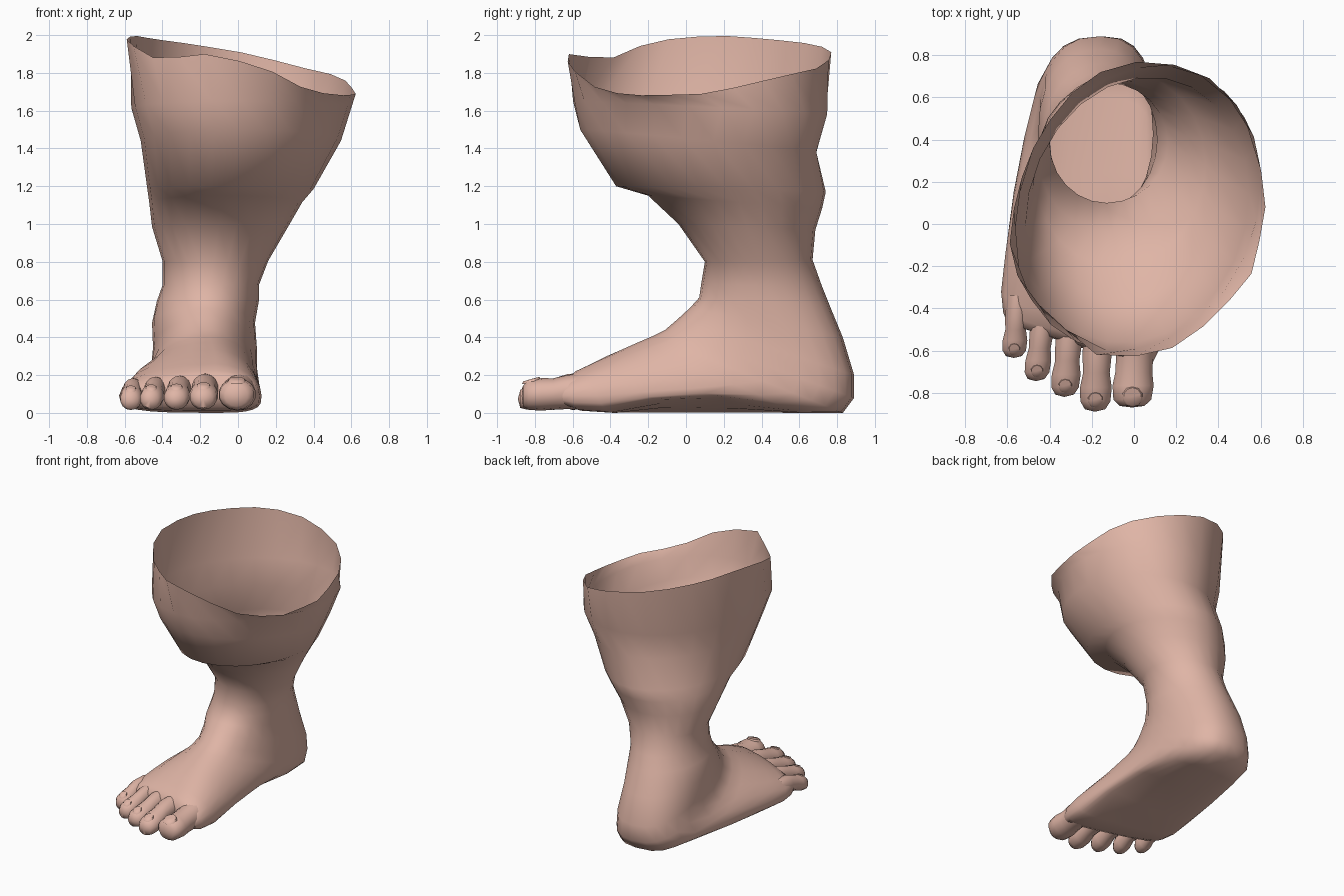
import bpy, bmesh, math
from mathutils import Vector

if "Cube" in bpy.data.objects:
    bpy.data.objects.remove(bpy.data.objects["Cube"])

N = 24
skin = bpy.data.materials.new("skin")
skin.diffuse_color = (0.74, 0.46, 0.38, 1)
skin.use_nodes = True
skin.node_tree.nodes["Principled BSDF"].inputs["Base Color"].default_value = skin.diffuse_color


def loft(name, rings, tip):
    """Skin a list of equal rings, closing the last one on a tip point."""
    bm = bmesh.new()
    vr = [[bm.verts.new(p) for p in r] for r in rings]
    n = len(rings[0])
    for a, b in zip(vr, vr[1:]):
        for i in range(n):
            j = (i + 1) % n
            bm.faces.new((a[i], b[i], b[j], a[j]))
    t = bm.verts.new(tip)
    for i in range(n):
        bm.faces.new((vr[-1][i], t, vr[-1][(i + 1) % n]))
    me = bpy.data.meshes.new(name)
    bm.to_mesh(me)
    bm.free()
    me.materials.append(skin)
    ob = bpy.data.objects.new(name, me)
    bpy.context.collection.objects.link(ob)
    bpy.ops.object.select_all(action='DESELECT')
    ob.select_set(True)
    bpy.context.view_layer.objects.active = ob
    bpy.ops.object.shade_smooth_by_angle(angle=math.radians(60))
    return ob


def power(v, e):
    return math.copysign(abs(v) ** e, v)


def section(fy, fz, by, bz, xl, cx, xr, e=1.0, m=0.5, skew=0.0):
    """Ring between a front/top point and a back/bottom point."""
    pts = []
    for i in range(N):
        a = 2 * math.pi * i / N
        s, c = math.sin(a), math.cos(a)
        ee = 1.0 if c > 0 else e
        s, c = power(s, ee), power(c, ee)
        x = cx + s * ((xr - cx) if s > 0 else (cx - xl))
        t = m - c * (m if c > 0 else 1 - m)
        y = fy + (by - fy) * t - skew * (x - cx)
        z = max(0.0, fz + (bz - fz) * t)
        # raised inner arch of the sole
        if z < 0.12 and y < 0.5:
            z += (0.08 * max(0, 1 - ((y - 0.05) / 0.4) ** 2)
                  * min(1, max(0, (x + 0.25) / 0.3)) * (1 - z / 0.12))
        pts.append(Vector((x, y, z)))
    return pts


# Uneven cut rim of the leg
rim = [(-.18, -.62, 1.9), (.12, -.63, 1.84), (.38, -.45, 1.7), (.57, -.22, 1.68),
       (.63, .12, 1.69), (.55, .5, 1.78), (.33, .72, 1.83), (.07, .785, 1.9),
       (-.23, .7, 1.95), (-.45, .43, 1.98), (-.56, .15, 2.0), (-.6, -.18, 1.97),
       (-.43, -.41, 1.87)]


def rim_ring():
    tau = 2 * math.pi
    ang = lambda p: math.atan2(p[0] - .01, -(p[1] - .08)) % tau
    ps = sorted((ang(p), Vector(p)) for p in rim[1:] + rim[:1])
    ps = [(ps[-1][0] - tau, ps[-1][1])] + ps + [(ps[0][0] + tau, ps[0][1])]
    out = []
    for i in range(N):
        a = tau * i / N
        for (a0, p0), (a1, p1) in zip(ps, ps[1:]):
            if a0 <= a < a1:
                out.append(p0.lerp(p1, (a - a0) / (a1 - a0)))
                break
    return out


# Leg: front y, z, back y, z, left x, ridge x, right x, skew
leg = [(-.59, 1.65, .74, 1.58, -.565, .02, .60, -.2),
       (-.56, 1.50, .69, 1.38, -.515, .01, .545, -.15),
       (-.37, 1.20, .74, 1.17, -.48, -.04, .40, -.08),
       (-.20, 1.15, .72, 1.08, -.47, -.07, .34, -.05),
       (-.04, 1.00, .685, .97, -.455, -.1, .265, 0),
       (.10, .80, .67, .81, -.40, -.13, .16, 0),
       (.08, .68, .72, .67, -.40, -.15, .11, 0),
       (.07, .61, .76, .57, -.43, -.16, .11, 0)]

# Foot: same columns, then corner power and height of the widest point
foot = [(.02, .555, .83, .40, -.455, -.16, .09, 0, .9, .5),
        (-.04, .50, .89, .20, -.45, -.16, .10, 0, .8, .52),
        (-.11, .44, .89, .08, -.46, -.15, .10, 0, .75, .55),
        (-.18, .405, .83, .00, -.49, -.15, .11, 0, .72, .58),
        (-.25, .375, .60, .00, -.53, -.14, .11, .03, .68, .6),
        (-.34, .335, .25, .00, -.58, -.13, .11, .08, .65, .62),
        (-.42, .30, -.10, .00, -.61, -.12, .12, .14, .62, .65),
        (-.50, .26, -.38, .00, -.63, -.12, .125, .2, .6, .65),
        (-.57, .225, -.53, .01, -.62, -.12, .115, .25, .6, .62),
        (-.61, .185, -.59, .03, -.60, -.12, .09, .27, .6, .6)]

rings = [rim_ring()]
rings += [section(*r[:7], skew=r[7]) for r in leg]
rings += [section(*r[:7], e=r[8], m=r[9], skew=r[7]) for r in foot]
loft("leg_and_foot", rings, (-.24, -.59, .1))


# Toes: position along toe, width factor, centre z, half height
small_shape = [(0, .9, .12, .08), (.35, .92, .125, .072), (.55, .84, .11, .062),
               (.72, 1, .09, .066), (.88, .95, .078, .062), (.97, .65, .07, .045)]
big_shape = [(0, .9, .115, .1), (.35, .9, .11, .09), (.55, .9, .10, .083),
             (.72, 1, .098, .086), (.9, .92, .096, .08), (.98, .6, .09, .055)]


def toe(name, base, end, width, shape, scale=1.0):
    k = 14
    b, e = Vector(base), Vector(end)
    rr = []
    for t, w, zc, h in shape:
        c = b.lerp(e, t)
        rr.append([(c.x + width * w * math.sin(2 * math.pi * i / k), c.y,
                    max(.005, scale * (zc + h * math.cos(2 * math.pi * i / k))))
                   for i in range(k)])
    loft(name, rr, (e.x, e.y, scale * shape[-1][2]))
    # toenail: thin shallow dome set into the top of the tip
    c = b.lerp(e, .86)
    top = scale * (shape[4][2] + shape[4][3])
    nail = []
    for f, dz in ((1, -.012), (.85, .003)):
        nail.append([(c.x + width * .5 * f * math.sin(2 * math.pi * i / 10),
                      c.y + width * .5 * f * math.cos(2 * math.pi * i / 10),
                      top + dz + .012 * math.cos(2 * math.pi * i / 10))
                     for i in range(10)][::-1])
    loft(name + "_nail", nail, (c.x, c.y, top + .004))


toe("big_toe", (.01, -.50), (-.01, -.87), .1, big_shape)
toe("second_toe", (-.17, -.48), (-.185, -.89), .077, small_shape, 1.05)
toe("third_toe", (-.30, -.44), (-.33, -.82), .07, small_shape)
toe("fourth_toe", (-.425, -.40), (-.465, -.745), .063, small_shape, .97)
toe("little_toe", (-.55, -.34), (-.57, -.635), .06, small_shape, .93)
